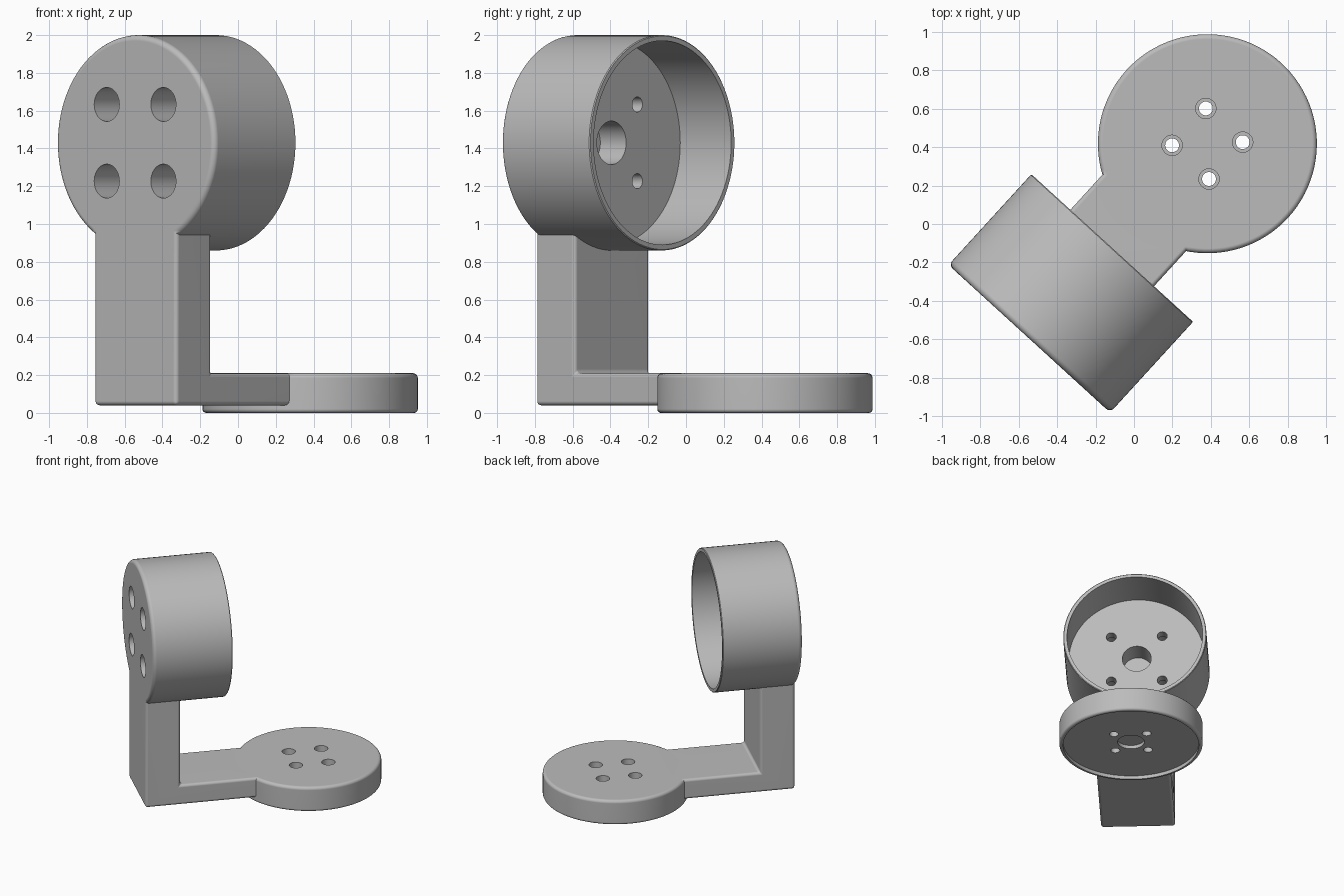
import bpy, bmesh, math
from mathutils import Matrix, Vector

if "Cube" in bpy.data.objects:
    bpy.data.objects.remove(bpy.data.objects["Cube"], do_unlink=True)

# Local frame: x across the arm, y from the front face backwards, z up
TURN = math.radians(-42.4)
FRONT = Vector((-0.545, -0.5975, 0))
R, WALL, HUB_Z, DISC_Y = 0.57, 0.03, 1.43, 1.375
ARM_W, ARM_T, ARM_LOW, BASE_TOP = 0.295, 0.28, 0.04, 0.21

grey = bpy.data.materials.new("light_grey")
grey.use_nodes = True
colour = (0.5, 0.5, 0.5, 1)
grey.diffuse_color = colour
grey.node_tree.nodes["Principled BSDF"].inputs["Base Color"].default_value = colour


def add_object(name, bm):
    bmesh.ops.recalc_face_normals(bm, faces=bm.faces)
    mesh = bpy.data.meshes.new(name)
    bm.to_mesh(mesh)
    bm.free()
    mesh.materials.append(grey)
    obj = bpy.data.objects.new(name, mesh)
    bpy.context.collection.objects.link(obj)
    return obj


def lathe(name, profile, place, along_y=False, sides=96):
    """Turn (radius, height) points, from axis to axis, into a closed solid."""
    bm = bmesh.new()
    rings = []
    for r, h in profile:
        ring = [bm.verts.new((r * math.cos(a), r * math.sin(a), h))
                for a in (math.tau * i / sides for i in range(sides))]
        rings.append(ring)
    for low, high in zip(rings, rings[1:]):
        for i in range(sides):
            j = (i + 1) % sides
            bm.faces.new((low[i], low[j], high[j], high[i]))
    bm.faces.new(rings[0])
    bm.faces.new(rings[-1])
    turn = Matrix.Rotation(-math.pi / 2, 4, "X") if along_y else Matrix()
    bm.transform(Matrix.Translation(place) @ turn)
    return add_object(name, bm)


def rounded(r, h, size, up):
    """Quarter-round outer corner at (r, h), ordered by rising height."""
    pts = []
    for i in range(6):
        a = math.pi / 2 * i / 5
        if up:
            pts.append((r - size + size * math.cos(a), h - size + size * math.sin(a)))
        else:
            pts.append((r - size + size * math.sin(a), h + size - size * math.cos(a)))
    return pts


def combine(target, other, operation):
    mod = target.modifiers.new(operation.lower(), "BOOLEAN")
    mod.operation, mod.solver, mod.object = operation, "EXACT", other
    apply_modifiers(target)
    bpy.data.objects.remove(other, do_unlink=True)


def apply_modifiers(obj):
    graph = bpy.context.evaluated_depsgraph_get()
    graph.update()
    mesh = bpy.data.meshes.new_from_object(obj.evaluated_get(graph))
    obj.modifiers.clear()
    obj.data = mesh


# L-shaped arm: side profile swept across its width
bm = bmesh.new()
outline = [(0, ARM_LOW), (1.0, ARM_LOW), (1.0, BASE_TOP),
           (ARM_T, BASE_TOP), (ARM_T, 1.2), (0, 1.2)]
face = bm.faces.new([bm.verts.new((-ARM_W, y, z)) for y, z in outline])
swept = bmesh.ops.extrude_face_region(bm, geom=[face])["geom"]
bmesh.ops.translate(bm, vec=(2 * ARM_W, 0, 0),
                    verts=[g for g in swept if isinstance(g, bmesh.types.BMVert)])
bracket = add_object("motor_bracket", bm)
bevel = bracket.modifiers.new("rounding", "BEVEL")
bevel.width, bevel.segments, bevel.limit_method = 0.022, 4, "ANGLE"
apply_modifiers(bracket)

# Round housing on top and disc foot
housing = lathe("housing", rounded(R, 0, 0.03, False) + [(R, 0.635), (R - 0.005, 0.64)],
                (0, 0, HUB_Z), True)
foot = lathe("foot", rounded(R, 0, 0.02, False) + rounded(R, BASE_TOP, 0.025, True),
             (0, DISC_Y, 0))
combine(bracket, housing, "UNION")
combine(bracket, foot, "UNION")

# Housing cavity, shaft pocket and stepped screw holes
combine(bracket, lathe("cavity", [(R - WALL, 0.275), (R - WALL, 0.8)],
                       (0, 0, HUB_Z), True), "DIFFERENCE")
combine(bracket, lathe("shaft_pocket", [(0.115, 0.09), (0.115, 0.4)],
                       (0, 0, HUB_Z), True, 48), "DIFFERENCE")
# Shallow recess and boss pocket under the foot
combine(bracket, lathe("foot_recess", [(R - WALL, -0.1), (R - WALL, 0.03)],
                       (0, DISC_Y, 0)), "DIFFERENCE")
combine(bracket, lathe("foot_pocket", [(0.107, -0.1), (0.107, 0.06)],
                       (0, DISC_Y, 0), False, 48), "DIFFERENCE")
for sx in (-1, 1):
    for sy in (-1, 1):
        housing_hole = lathe("housing_hole", [(0.09, -0.1), (0.09, 0.2), (0.04, 0.2), (0.04, 0.4)],
                             (sx * 0.203, 0, HUB_Z + sy * 0.203), True, 40)
        combine(bracket, housing_hole, "DIFFERENCE")
        foot_hole = lathe("foot_hole", [(0.036, -0.1), (0.036, 0.11), (0.053, 0.11), (0.053, 0.4)],
                          (sx * 0.13, DISC_Y + sy * 0.13, 0), False, 32)
        combine(bracket, foot_hole, "DIFFERENCE")

# Turn into place and shade
bracket.data.transform(Matrix.Translation(FRONT) @ Matrix.Rotation(TURN, 4, "Z"))
bracket.data.materials.clear()
bracket.data.materials.append(grey)
bpy.ops.object.select_all(action="DESELECT")
bracket.select_set(True)
bpy.context.view_layer.objects.active = bracket
bpy.ops.object.shade_smooth_by_angle(angle=math.radians(32))
weighted = bracket.modifiers.new("even_shading", "WEIGHTED_NORMAL")
weighted.keep_sharp = True
